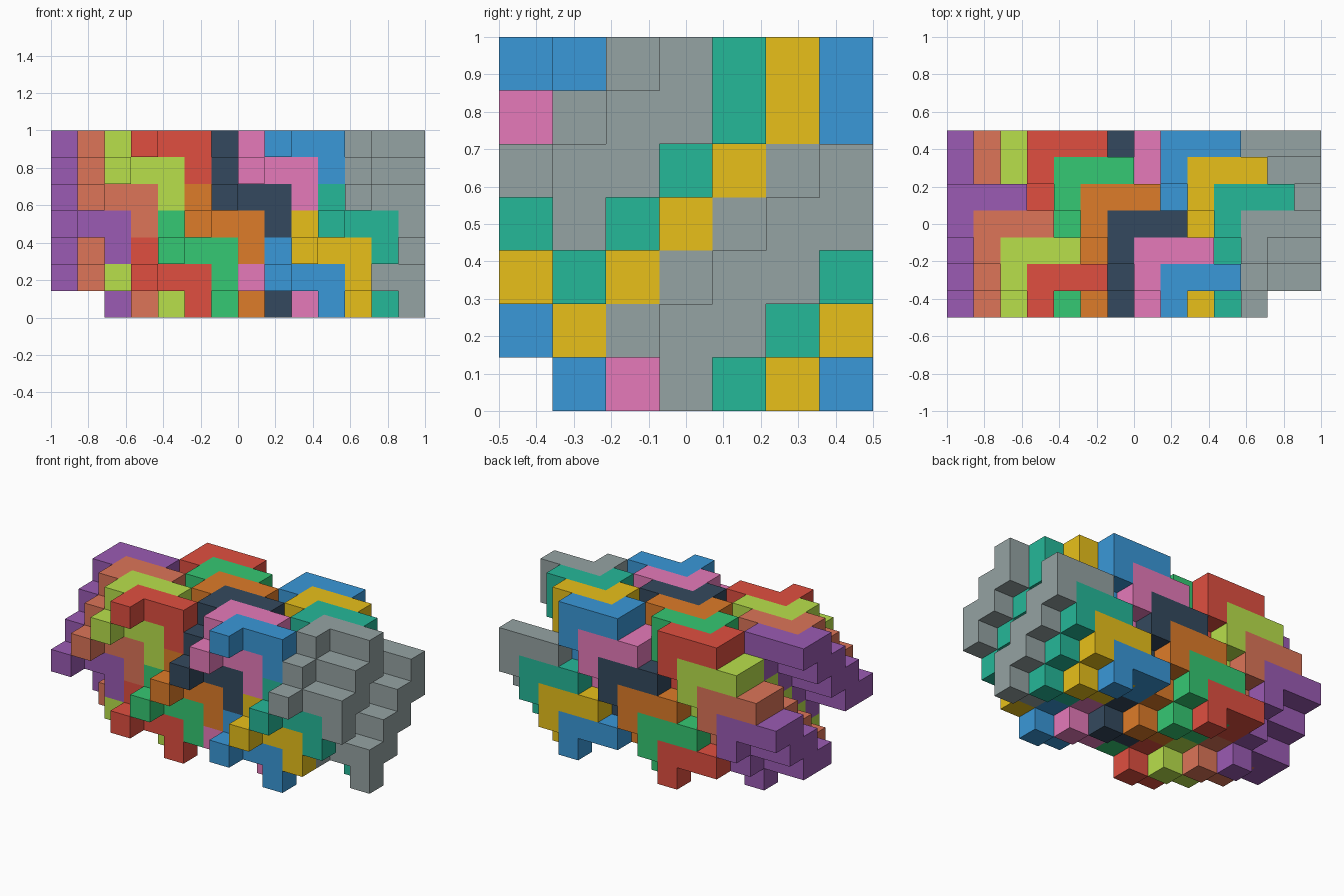
import bpy
import bmesh
from mathutils import Vector

if "Cube" in bpy.data.objects:
    bpy.data.objects.remove(bpy.data.objects["Cube"], do_unlink=True)

NX, NY, NZ = 14, 7, 7
CELL = 2 / NX
# One five-cell piece, relative to its corner cell
PIECE = [(0, 0, 0), (0, -1, 0), (1, 0, 0), (2, 0, 0), (2, 0, -1)]
ROW_COLOURS = {
    "purple": "9b5bb3", "terracotta": "dd7558", "lime": "b9e04b",
    "red": "e04f40", "green": "35c873", "orange": "de7c29",
    "navy": "34495e", "pink": "e67aba", "blue": "3a98d8",
    "yellow": "e8c01a", "teal": "25b899", "grey": "95a3a3",
}


def to_linear(c):
    return c / 12.92 if c <= 0.04045 else ((c + 0.055) / 1.055) ** 2.4


def make_material(name, code):
    rgb = [to_linear(v / 255) for v in bytes.fromhex(code)]
    mat = bpy.data.materials.new(name)
    mat.use_nodes = True
    mat.diffuse_color = (*rgb, 1)
    shader = next(n for n in mat.node_tree.nodes if n.type == "BSDF_PRINCIPLED")
    shader.inputs["Base Color"].default_value = (*rgb, 1)
    return mat


def piece_mesh(name, mat):
    """Outer skin of the piece, with coplanar cells merged into single faces."""
    bm = bmesh.new()
    for cell in PIECE:
        for axis in range(3):
            for sign in (-1, 1):
                neighbour = list(cell)
                neighbour[axis] += sign
                if tuple(neighbour) in PIECE:
                    continue
                n, u, v = Vector(), Vector(), Vector()
                n[axis] = sign / 2
                u[(axis + 1) % 3] = sign / 2
                v[(axis + 2) % 3] = 0.5
                middle = Vector(cell) + n
                bm.faces.new([bm.verts.new((middle + p) * CELL)
                              for p in (-u - v, u - v, u + v, v - u)])
    bmesh.ops.remove_doubles(bm, verts=bm.verts, dist=CELL / 100)
    bmesh.ops.dissolve_limit(bm, angle_limit=0.01, verts=bm.verts, edges=bm.edges)
    bmesh.ops.recalc_face_normals(bm, faces=bm.faces)
    mesh = bpy.data.meshes.new(name)
    bm.to_mesh(mesh)
    bm.free()
    mesh.materials.append(mat)
    return mesh


# Interlocking pieces: one colour per x layer, every piece that fits in the block
for i, (colour, code) in enumerate(ROW_COLOURS.items()):
    mesh = piece_mesh(colour + "_piece", make_material(colour, code))
    for j in range(1, NY):
        for k in range(1, NZ):
            if (i + j - k) % 5 != 3:
                continue
            piece = bpy.data.objects.new(f"{colour}_piece", mesh)
            piece.location = Vector((i + 0.5 - NX / 2, j + 0.5 - NY / 2, k + 0.5)) * CELL
            bpy.context.collection.objects.link(piece)
